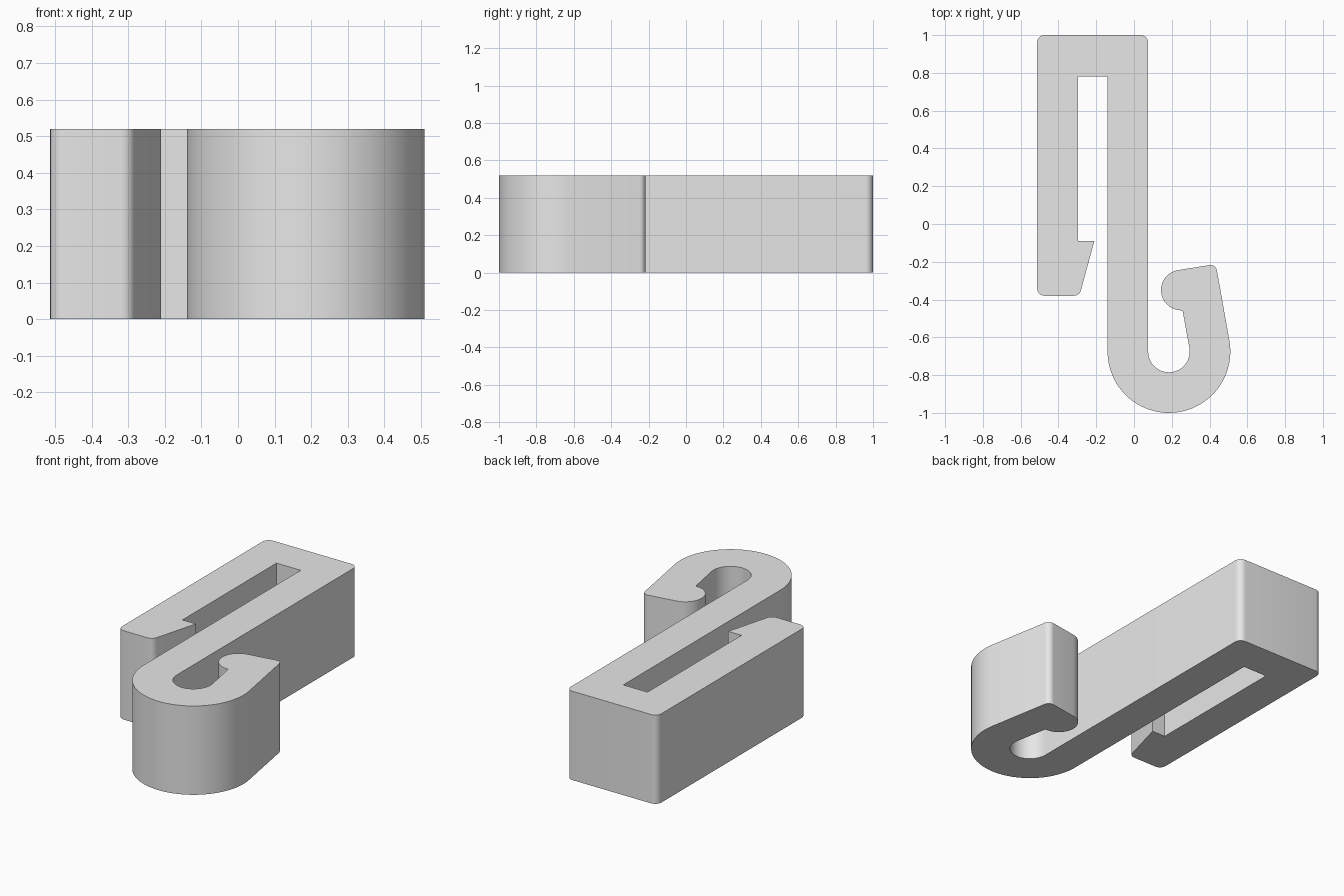
import bpy, bmesh
from math import cos, sin, radians
from mathutils import Vector

if "Cube" in bpy.data.objects:
    bpy.data.objects.remove(bpy.data.objects["Cube"])

HEIGHT = 0.52


def arc(cx, cy, r, a0, a1, n):
    """Points on an arc, angles in degrees."""
    return [Vector((cx + r * cos(radians(a0 + (a1 - a0) * i / n)),
                    cy + r * sin(radians(a0 + (a1 - a0) * i / n)))) for i in range(n + 1)]


def rounded(prev, corner, nxt, r, n=8):
    """Fillet of a right-angled or skewed corner between two straight edges."""
    p, c, q = Vector(prev), Vector(corner), Vector(nxt)
    u, v = (p - c).normalized(), (q - c).normalized()
    half = u.angle(v) / 2
    centre = c + (u + v).normalized() * (r / sin(half))
    start, end = c + u * (r * cos(half) / sin(half)), c + v * (r * cos(half) / sin(half))
    a, b = start - centre, end - centre
    sweep = a.angle(b)
    return [centre + (a * sin((1 - i / n) * sweep) + b * sin(i / n * sweep)) / sin(sweep)
            for i in range(n + 1)]


# Hook: outer bend, slanted side, rounded tip, bulb, inner bend
outline = arc(0.185, -0.675, 0.325, 180, 370, 48)
outline += rounded(outline[-1], (0.433, -0.212), (0.231, -0.245), 0.035)
outline += arc(0.25, -0.35, 0.107, 100, 270, 28)
outline += [Vector((0.257, -0.457))]
outline += arc(0.185, -0.675, 0.11, 10, -180, 32)

# Closed end of the clip
outline += rounded((0.075, 0), (0.075, 1), (-0.51, 1), 0.04)
outline += rounded((0.075, 1), (-0.513, 1), (-0.513, 0), 0.04)

# Latch arm with barb, then the slot
outline += rounded((-0.513, 0), (-0.513, -0.38), (-0.29, -0.38), 0.04)
outline += rounded((-0.513, -0.38), (-0.289, -0.38), (-0.21, -0.09), 0.04)
outline += [Vector(p) for p in
            ((-0.21, -0.09), (-0.297, -0.09), (-0.297, 0.78), (-0.14, 0.78))]

# Extrude the profile upward
bm = bmesh.new()
base = bm.faces.new([bm.verts.new((p.x, p.y, 0)) for p in outline])
top = bmesh.ops.extrude_face_region(bm, geom=[base], use_keep_orig=True)
bmesh.ops.translate(bm, vec=(0, 0, HEIGHT),
                    verts=[g for g in top["geom"] if isinstance(g, bmesh.types.BMVert)])
bmesh.ops.recalc_face_normals(bm, faces=bm.faces)
mesh = bpy.data.meshes.new("hook_clip")
bm.to_mesh(mesh)
bm.free()

clip = bpy.data.objects.new("hook_clip", mesh)
bpy.context.collection.objects.link(clip)
grey = bpy.data.materials.new("light grey")
grey.diffuse_color = (0.8, 0.8, 0.8, 1)
grey.use_nodes = True
grey.node_tree.nodes["Principled BSDF"].inputs["Base Color"].default_value = grey.diffuse_color
mesh.materials.append(grey)

bpy.context.view_layer.objects.active = clip
clip.select_set(True)
bpy.ops.object.shade_smooth_by_angle(angle=radians(30))
